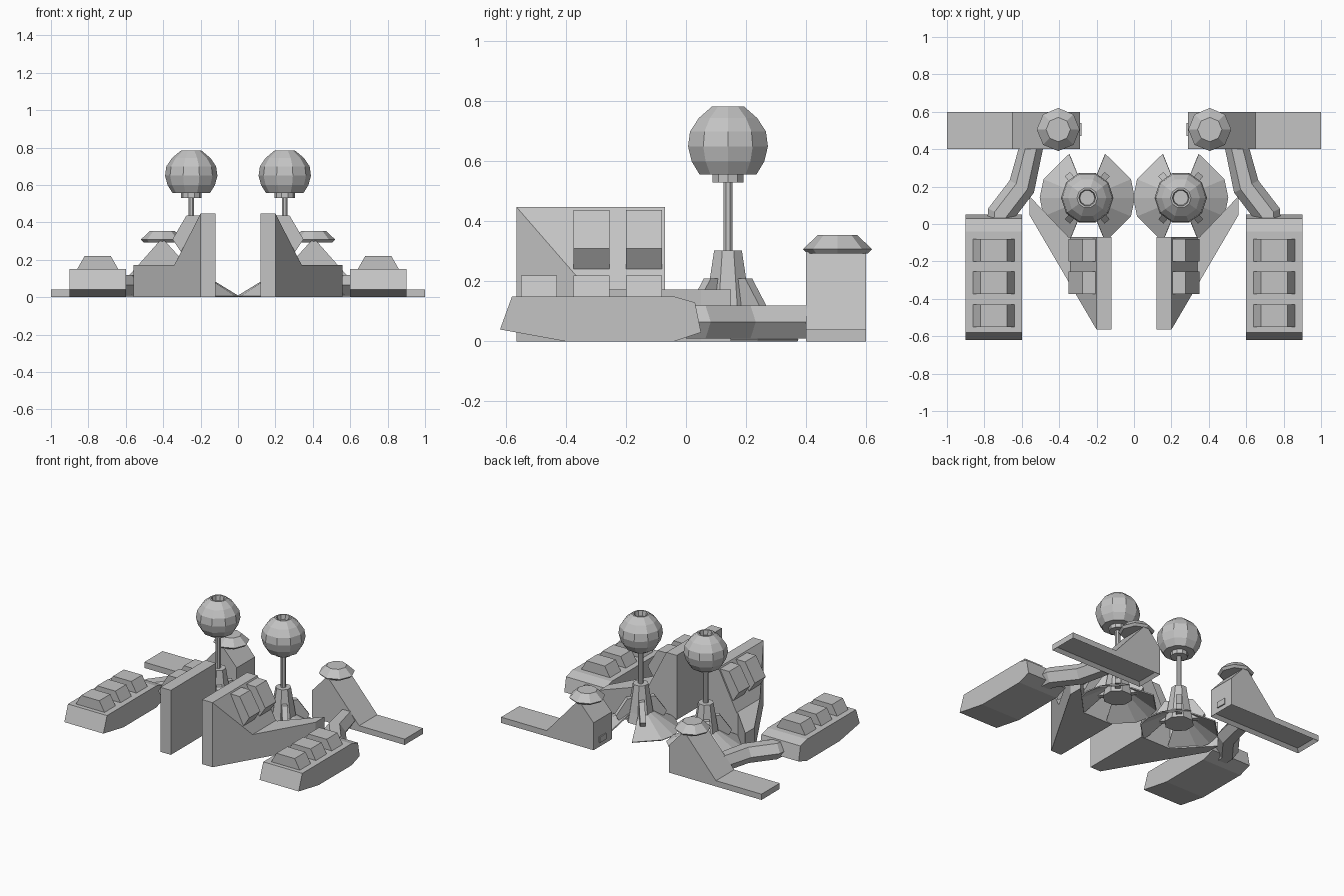
import bpy, bmesh
from math import sin, cos, radians, pi
from mathutils import Vector

if "Cube" in bpy.data.objects:
    bpy.data.objects.remove(bpy.data.objects["Cube"])

grey = bpy.data.materials.new("light_grey")
grey.diffuse_color = (0.55, 0.55, 0.55, 1)
grey.use_nodes = True
grey.node_tree.nodes["Principled BSDF"].inputs["Base Color"].default_value = grey.diffuse_color


def finish(name, bm, recalc=True, solid=0.0):
    """Turn a bmesh into a flat-shaded object mirrored across x = 0."""
    bmesh.ops.remove_doubles(bm, verts=bm.verts, dist=1e-5)
    if recalc:
        bmesh.ops.recalc_face_normals(bm, faces=bm.faces)
    me = bpy.data.meshes.new(name)
    bm.to_mesh(me)
    bm.free()
    me.materials.append(grey)
    ob = bpy.data.objects.new(name, me)
    bpy.context.collection.objects.link(ob)
    if solid:
        s = ob.modifiers.new("Thickness", 'SOLIDIFY')
        s.thickness, s.offset = solid, 1
    m = ob.modifiers.new("Mirror", 'MIRROR')
    m.use_mirror_merge = False
    return ob


def prism(pts, axis, a, b):
    """Extrude a 2D outline along an axis from a to b."""
    bm = bmesh.new()

    def place(p, t):
        return {'x': (t, p[0], p[1]), 'y': (p[0], t, p[1]), 'z': (p[0], p[1], t)}[axis]
    lo = [bm.verts.new(place(p, a)) for p in pts]
    hi = [bm.verts.new(place(p, b)) for p in pts]
    bm.faces.new(lo)
    bm.faces.new(hi)
    n = len(pts)
    for i in range(n):
        j = (i + 1) % n
        bm.faces.new((lo[i], lo[j], hi[j], hi[i]))
    bmesh.ops.recalc_face_normals(bm, faces=bm.faces)
    return bm


def hull(pts):
    bm = bmesh.new()
    for p in pts:
        bm.verts.new(p)
    bmesh.ops.convex_hull(bm, input=bm.verts)
    bmesh.ops.dissolve_limit(bm, angle_limit=0.01, verts=bm.verts, edges=bm.edges)
    return bm


def loft(rings):
    """Skin a list of equal rings and cap both ends."""
    bm = bmesh.new()
    vs = [[bm.verts.new(p) for p in r] for r in rings]
    n = len(vs[0])
    for r, s in zip(vs, vs[1:]):
        for i in range(n):
            j = (i + 1) % n
            bm.faces.new((r[i], r[j], s[j], s[i]))
    bm.faces.new(vs[0])
    bm.faces.new(vs[-1])
    return bm


def lathe(cx, cy, profile, sides, turn=0.0):
    return loft([[(cx + r * cos(turn + 2 * pi * i / sides),
                   cy + r * sin(turn + 2 * pi * i / sides), z) for i in range(sides)]
                 for r, z in profile])


# Side pod with three tapered blocks on top
finish("side_pod", prism([(-.62, .04), (-.58, .15), (-.04, .15), (.03, .13),
                          (.05, .03), (-.04, 0), (-.4, 0)], 'x', .6, .9))
for y in (-.49, -.315, -.14):
    finish("pod_block", prism([(.64, .15), (.86, .15), (.82, .22), (.68, .22)],
                              'y', y - .06, y + .06))

# Bent six-sided arm joining the pod to the rear tower
section = [(-.065, .065), (-.03, .12), (.03, .12), (.065, .065), (.03, .01), (-.03, .01)]
path = [(.72, .0), (.715, .05), (.6, .2), (.55, .41)]
finish("arm", loft([[(x + s, y + (s * .5 if 0 < i < 3 else 0), z) for s, z in section]
                    for i, (x, y) in enumerate(path)]))

# Rear tower with its long foot, recessed underneath
bm = prism([(.29, 0), (.29, .19), (.39, .3), (.42, .3), (.65, .04), (1, .04), (1, 0)],
           'y', .4, .6)
bottom = [f for f in bm.faces if f.normal.z < -.9]
bmesh.ops.inset_region(bm, faces=bottom, thickness=.03)
for v in bottom[0].verts:
    v.co.z = .02
finish("rear_tower", bm)
finish("tower_stud", prism([(.47, .03), (.54, .03), (.54, .07), (.47, .07)], 'x', .282, .3))
finish("tower_cap", lathe(.405, .505, [(.1, .293), (.115, .308), (.065, .355)], 8))

# Tall inner fin, low swept wing and the slope between them
finish("fin", prism([(.12, -.565), (.2, -.565), (.2, -.07), (.12, -.07)], 'z', 0, .448))
finish("wing", prism([(.2, -.565), (.56, .05), (.56, .15), (.35, -.07), (.2, -.07)],
                     'z', 0, .173))
finish("fin_slope", hull([(.2, -.565, .448), (.34, -.326, .173), (.2, -.565, .173),
                          (.2, -.07, .448), (.34, -.07, .173), (.2, -.07, .173)]))
for y in (-.315, -.14):
    finish("fin_block", prism([(.2, .438), (.275, .438), (.35, .31), (.305, .242),
                               (.2, .242)], 'y', y - .06, y + .06))

# Post, pole, collar and faceted ball with a dimple on top
CX, CY = .25, .14
finish("post", lathe(CX, CY, [(.095, .05), (.08, .12), (.05, .303)], 8, pi / 8))
finish("pole", lathe(CX, CY, [(.017, .29), (.017, .54)], 8, pi / 8))
finish("collar", lathe(CX, CY, [(.055, .53), (.055, .565)], 10))
finish("ball", lathe(CX, CY, [(.1, .557), (.127, .6), (.14, .65), (.133, .7), (.102, .745),
                              (.055, .784), (.045, .784), (.04, .75)], 10))

# Diagonal struts around the post
for a in (50, 130, 230, 310):
    d = Vector((cos(radians(a)), sin(radians(a)), 0))
    t = Vector((-d.y, d.x, 0)) * .018
    c = Vector((CX, CY, 0))
    finish("strut", hull([c + d * r + t * s + Vector((0, 0, z)) for s in (-1, 1)
                          for r, z in ((.05, .21), (.09, .21), (.165, .1),
                                       (.15, .07), (.05, .07))]))

# Two flared skirt shells, open at the front and back
bm = bmesh.new()
for start in (0, 180):
    ang = [radians(start + a) for a in (-68, -23, 0, 23, 68)]
    rows = [[bm.verts.new((CX + r * cos(a), CY + r * sin(a), z)) for a in ang]
            for r, z in ((.25, 0), (.07, .11))]
    for i in range(4):
        bm.faces.new((rows[0][i], rows[0][i + 1], rows[1][i + 1], rows[1][i]))
finish("skirt", bm, recalc=False, solid=.008)
